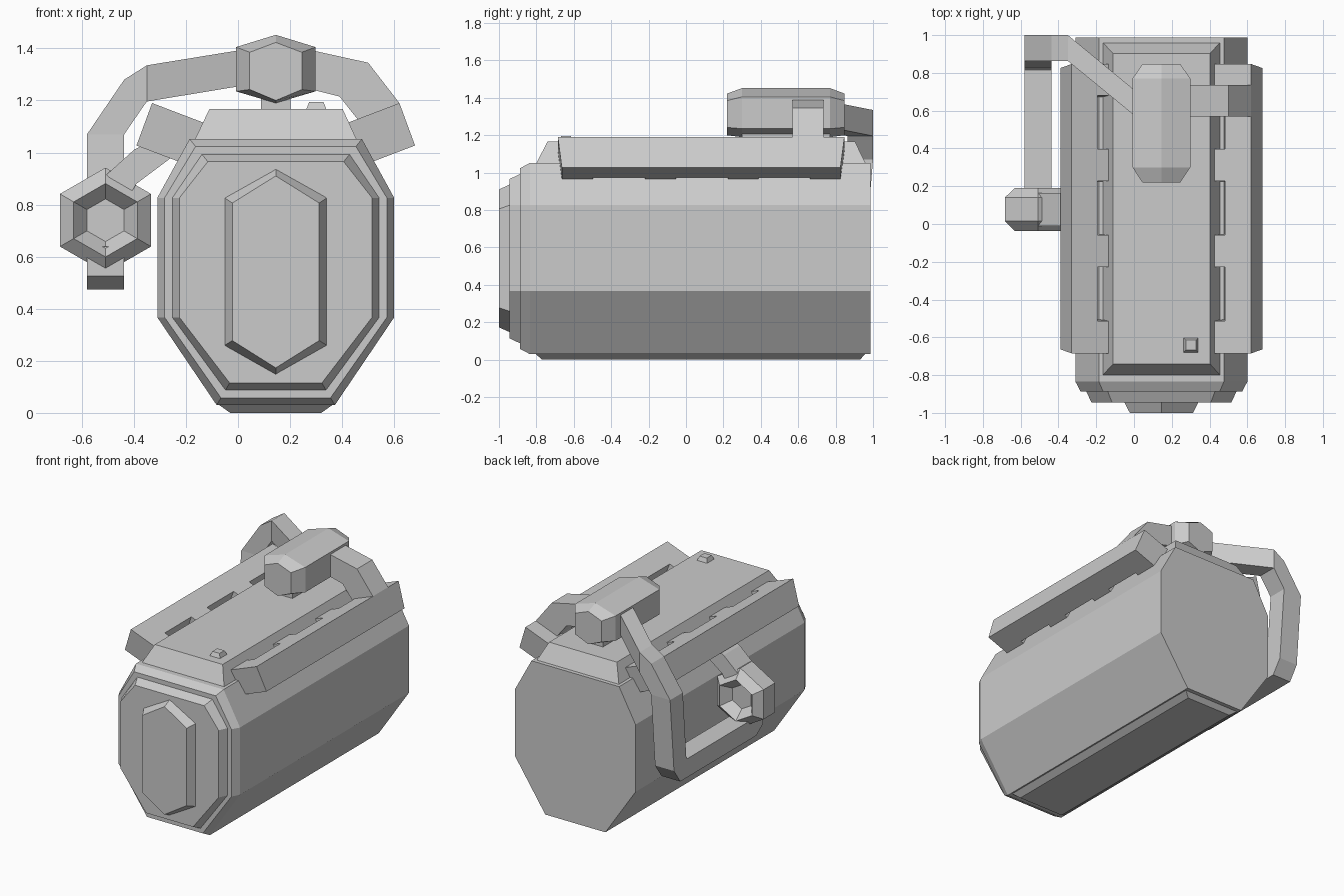
import bpy, bmesh
from math import sin, cos, pi

CX = 0.145  # symmetry plane of the main body


def loft(name, rings):
    """Skin equal-length point loops and cap both ends."""
    bm = bmesh.new()
    loops = [[bm.verts.new(p) for p in r] for r in rings]
    n = len(loops[0])
    for a, b in zip(loops, loops[1:]):
        for i in range(n):
            j = (i + 1) % n
            bm.faces.new((a[i], a[j], b[j], b[i]))
    bm.faces.new(loops[0])
    bm.faces.new(loops[-1])
    bmesh.ops.recalc_face_normals(bm, faces=bm.faces)
    me = bpy.data.meshes.new(name)
    bm.to_mesh(me)
    bm.free()
    ob = bpy.data.objects.new(name, me)
    bpy.context.collection.objects.link(ob)
    return ob


def prism(name, pts, y0, y1):
    """Extrude an xz outline along y."""
    return loft(name, [[(x, y, z) for x, z in pts] for y in (y0, y1)])


def rect(x0, x1, y0, y1, z):
    return [(x0, y0, z), (x1, y0, z), (x1, y1, z), (x0, y1, z)]


def body_ring(y, t):
    """Eight-sided body section, t = amount of inset (0..1)."""
    half = [(0.227 - 0.05 * t, 0.03 + 0.085 * t), (0.455 - 0.085 * t, 0.367),
            (0.455 - 0.085 * t, 0.826), (0.331 - 0.07 * t, 1.052 - 0.087 * t)]
    return [(CX + x, y, z) for x, z in half] + [(CX - x, y, z) for x, z in half[::-1]]


def hexagon(cx, y, zs, w):
    """Pointy-top hexagon; zs = bottom, lower side, upper side, top."""
    b, l, u, t = zs
    return [(cx, y, b), (cx + w, y, l), (cx + w, y, u),
            (cx, y, t), (cx - w, y, u), (cx - w, y, l)]


# Main body with stepped front
loft("body", [body_ring(0.987, 0), body_ring(-0.835, 0), body_ring(-0.888, 0.33),
              body_ring(-0.888, 0.68), body_ring(-0.945, 1)])
loft("front_panel", [hexagon(CX, -0.94, (0.146, 0.258, 0.827, 0.938), 0.198),
                     hexagon(CX, -1.0, (0.173, 0.278, 0.806, 0.91), 0.167)])
loft("base_foot", [rect(-0.075, 0.365, -0.805, 0.96, 0.032),
                   rect(-0.03, 0.32, -0.77, 0.93, 0.0)])

# Raised deck and small button
loft("top_deck", [rect(-0.168, 0.458, -0.803, 0.963, 1.045),
                  rect(-0.11, 0.402, -0.74, 0.903, 1.167)])
loft("button", [rect(0.26, 0.342, -0.683, -0.6, 1.16),
                rect(0.274, 0.328, -0.667, -0.615, 1.195)])

# Slanted side rails with notched inner edges
outline = [(0, 0.847), (0, -0.685)]
for y0, y1 in ((-0.685, -0.514), (-0.228, -0.058), (0.228, 0.397), (0.68, 0.847)):
    outline += [(0.147, y0), (0.21, y0), (0.21, y1), (0.147, y1)]
# drop the duplicate corners on the two ends
outline = [p for p in outline if p not in ((0.147, -0.685), (0.147, 0.847))]
for side, s in (("right", 1), ("left", -1)):
    top = [(CX + s * (0.475 - 0.934 * u), y, 1.19 - 0.356 * u) for u, y in outline]
    low = [(CX + s * (0.535 - 0.934 * u), 0.08 + (y - 0.08) * 0.972, 1.027 - 0.356 * u)
           for u, y in outline]
    loft(side + "_rail", [top, low])

# Top knob on a short neck
cap, full = (1.2, 1.242, 1.385, 1.423), (1.19, 1.235, 1.405, 1.452)
loft("top_knob", [hexagon(CX, 0.22, cap, 0.1), hexagon(CX, 0.3, full, 0.153),
                  hexagon(CX, 0.77, full, 0.153), hexagon(CX, 0.847, cap, 0.1)])
loft("knob_neck", [rect(0.088, 0.202, 0.3, 0.77, 1.15), rect(0.088, 0.202, 0.3, 0.77, 1.25)])

# Short bent arm from knob to right rail
prism("right_arm", [(0.25, 1.40), (0.50, 1.345), (0.62, 1.19), (0.63, 1.15), (0.47, 1.09),
                    (0.46, 1.127), (0.39, 1.215), (0.25, 1.25)], 0.57, 0.735)

# Long arm: out of the knob, back, down, forward and up into the handle
XO, XI = -0.58, -0.437


def bend(xo, zo, xi, zi, yb, yf):
    return [(xo, yb, zo), (xo, yf, zo), (xi, yf, zi), (xi, yb, zi)]


def leg(yo, zo, yi, zi):
    return [(XO, yo, zo), (XO, yi, zi), (XI, yi, zi), (XI, yo, zo)]


loft("left_arm", [
    bend(0.05, 1.40, 0.05, 1.262, 0.67, 0.535),
    bend(-0.35, 1.335, -0.35, 1.196, 1.0, 0.863),
    bend(-0.437, 1.28, -0.365, 1.175, 1.0, 0.863),
    bend(XO, 1.07, XI, 1.07, 1.0, 0.863),
    leg(0.958, 0.57, 0.825, 0.61), leg(0.89, 0.473, 0.815, 0.6),
    leg(0.07, 0.473, 0.14, 0.6), leg(0.0, 0.525, 0.13, 0.61), leg(0.0, 0.64, 0.13, 0.64)])

# Side handle: hexagonal, recessed on both ends


def handle_ring(y, r):
    return [(-0.509 + r * sin(i * pi / 3), y, 0.74 + r * cos(i * pi / 3)) for i in range(6)]


loft("side_handle", [handle_ring(y, r) for y, r in (
    (0.03, 0.082), (-0.037, 0.141), (0.015, 0.202),
    (0.14, 0.202), (0.19, 0.141), (0.125, 0.082))])

# Bracket joining the handle to the left rail
bracket = [(-0.505, 0.915), (-0.40, 1.01), (-0.30, 1.06), (-0.21, 1.01),
           (-0.25, 0.985), (-0.39, 0.88), (-0.42, 0.83)]
prism("handle_bracket", bracket, -0.01, 0.165)
